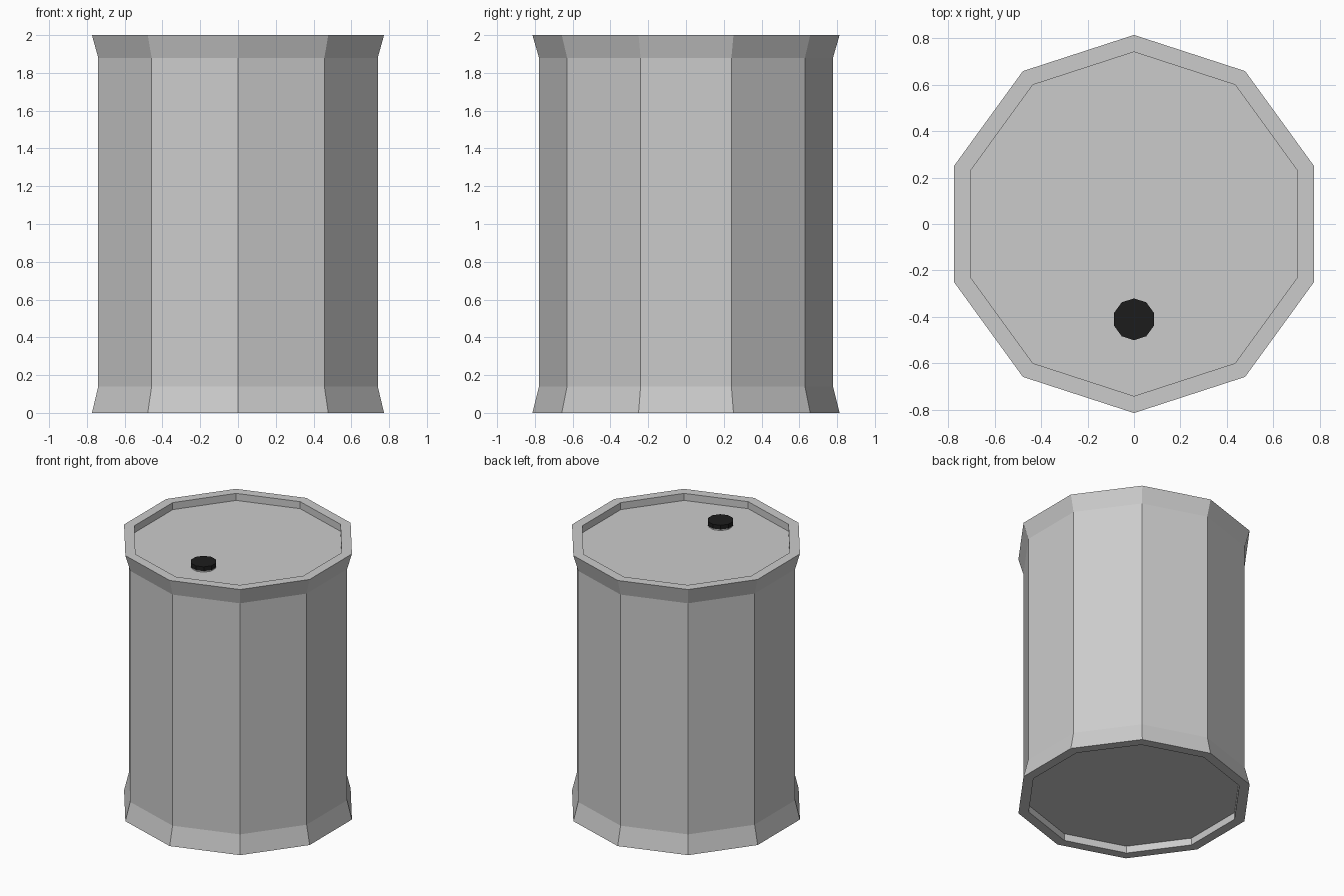
import bpy, bmesh, math

if "Cube" in bpy.data.objects:
    bpy.data.objects.remove(bpy.data.objects["Cube"])

SIDES = 10


def turned(name, profile, center=(0, 0), color=None):
    """Stack ten-sided rings along a (radius, z) profile and close both ends."""
    bm = bmesh.new()
    rings = []
    for r, z in profile:
        ring = []
        for i in range(SIDES):
            a = math.pi / 2 + 2 * math.pi * i / SIDES
            ring.append(bm.verts.new((r * math.cos(a), r * math.sin(a), z)))
        rings.append(ring)
    for low, high in zip(rings, rings[1:]):
        for i in range(SIDES):
            j = (i + 1) % SIDES
            bm.faces.new((low[i], low[j], high[j], high[i]))
    bm.faces.new(rings[0][::-1])
    bm.faces.new(rings[-1])
    bmesh.ops.recalc_face_normals(bm, faces=bm.faces)
    mesh = bpy.data.meshes.new(name)
    bm.to_mesh(mesh)
    bm.free()
    obj = bpy.data.objects.new(name, mesh)
    obj.location = (*center, 0)
    bpy.context.collection.objects.link(obj)
    if color:
        mat = bpy.data.materials.new(name)
        mat.diffuse_color = color
        mat.use_nodes = True
        mat.node_tree.nodes["Principled BSDF"].inputs["Base Color"].default_value = mat.diffuse_color
        mesh.materials.append(mat)
    return obj


# Barrel: recessed bottom, flared rims, straight wall, recessed lid
turned("barrel", [(0.74, 0.053), (0.74, 0), (0.813, 0), (0.778, 0.14),
                  (0.778, 1.88), (0.813, 2), (0.74, 2), (0.74, 1.947)])

# Filler opening: short neck and dark cap on the lid
spot = (0, -0.41)
turned("filler_neck", [(0.084, 1.94), (0.084, 1.965)], spot)
turned("filler_cap", [(0.09, 1.958), (0.09, 1.99)], spot, (0.012, 0.012, 0.012, 1))
